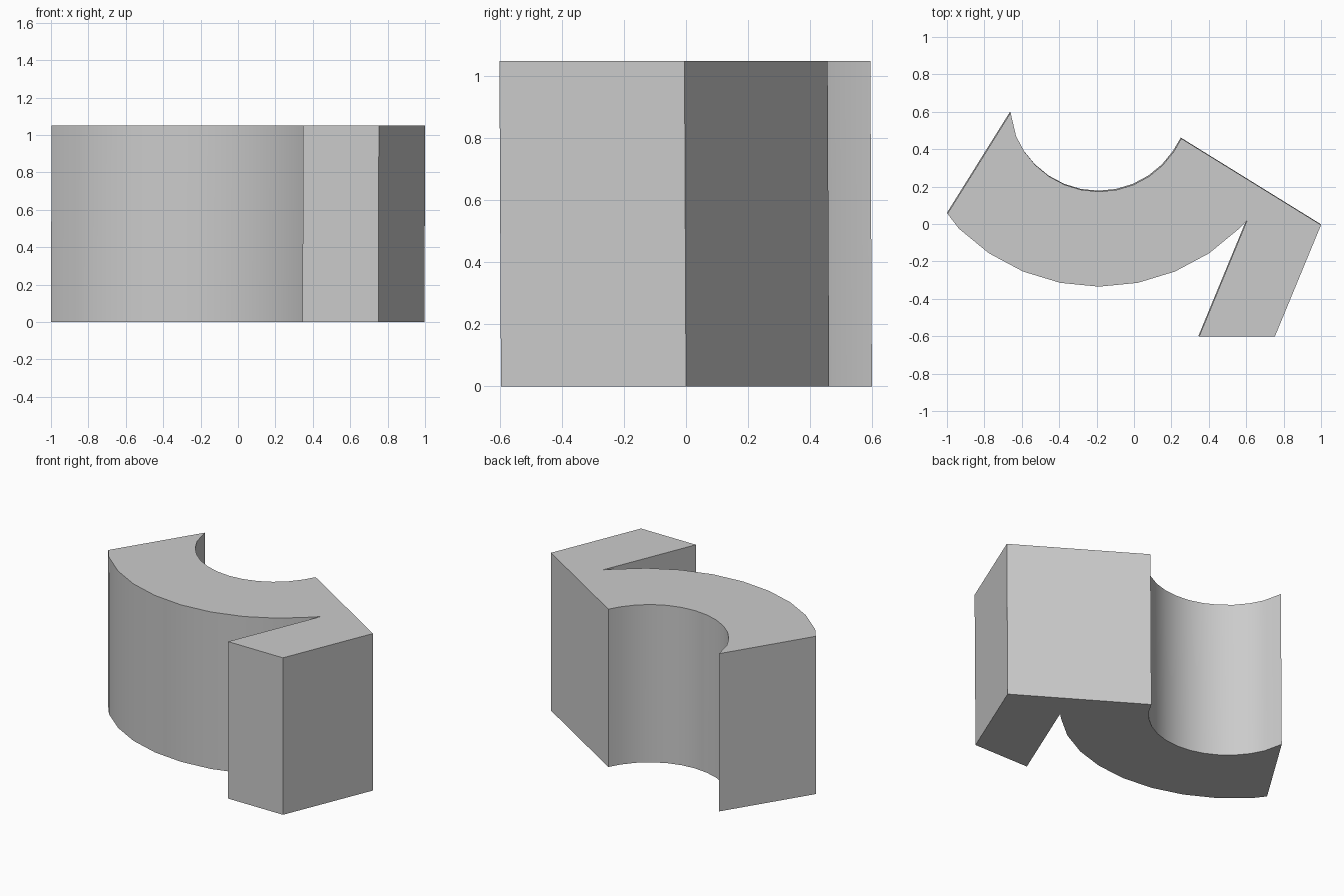
import bpy
import bmesh
import math
from mathutils import Vector

cube = bpy.data.objects.get("Cube")
if cube:
    bpy.data.objects.remove(cube, do_unlink=True)

HEIGHT = 1.05
LEAN = Vector((0.003, -0.005, HEIGHT))  # very slight lean of the extrusion
STEP = math.radians(11.25)
AXIS_X = -0.19


def arc(centre_y, radius, first, last):
    """Points along an arc, counted in steps from its lowest point."""
    direction = 1 if last >= first else -1
    return [(AXIS_X + radius * math.sin(i * STEP),
             centre_y - radius * math.cos(i * STEP))
            for i in range(first, last + direction, direction)]


# Outline: outer curve, angled foot, then the inner curve back
outline = [(-1.0, 0.06)]
outline += arc(0.73, 1.06, -4, 4)
outline += [(0.60, 0.02), (0.345, -0.597), (0.75, -0.597), (0.997, 0.0), (0.25, 0.462)]
outline += arc(0.658, 0.48, 5, -6)
outline += [(-0.663, 0.60)]

# Extruded body
bm = bmesh.new()
base = bm.faces.new([bm.verts.new((x, y, 0)) for x, y in outline])
extruded = bmesh.ops.extrude_face_region(bm, geom=[base], use_keep_orig=True)
top_verts = [g for g in extruded["geom"] if isinstance(g, bmesh.types.BMVert)]
bmesh.ops.translate(bm, verts=top_verts, vec=LEAN)
bmesh.ops.recalc_face_normals(bm, faces=bm.faces)
mesh = bpy.data.meshes.new("curved_block")
bm.to_mesh(mesh)
bm.free()

# Plain grey material
grey = bpy.data.materials.new("light_grey")
grey.use_nodes = True
colour = (0.6, 0.6, 0.6, 1)
grey.diffuse_color = colour
grey.node_tree.nodes["Principled BSDF"].inputs["Base Color"].default_value = colour
mesh.materials.append(grey)

block = bpy.data.objects.new("curved_block", mesh)
bpy.context.collection.objects.link(block)

# Smooth curved walls, sharp corners
bpy.ops.object.select_all(action="DESELECT")
block.select_set(True)
bpy.context.view_layer.objects.active = block
bpy.ops.object.shade_smooth_by_angle(angle=math.radians(30))
